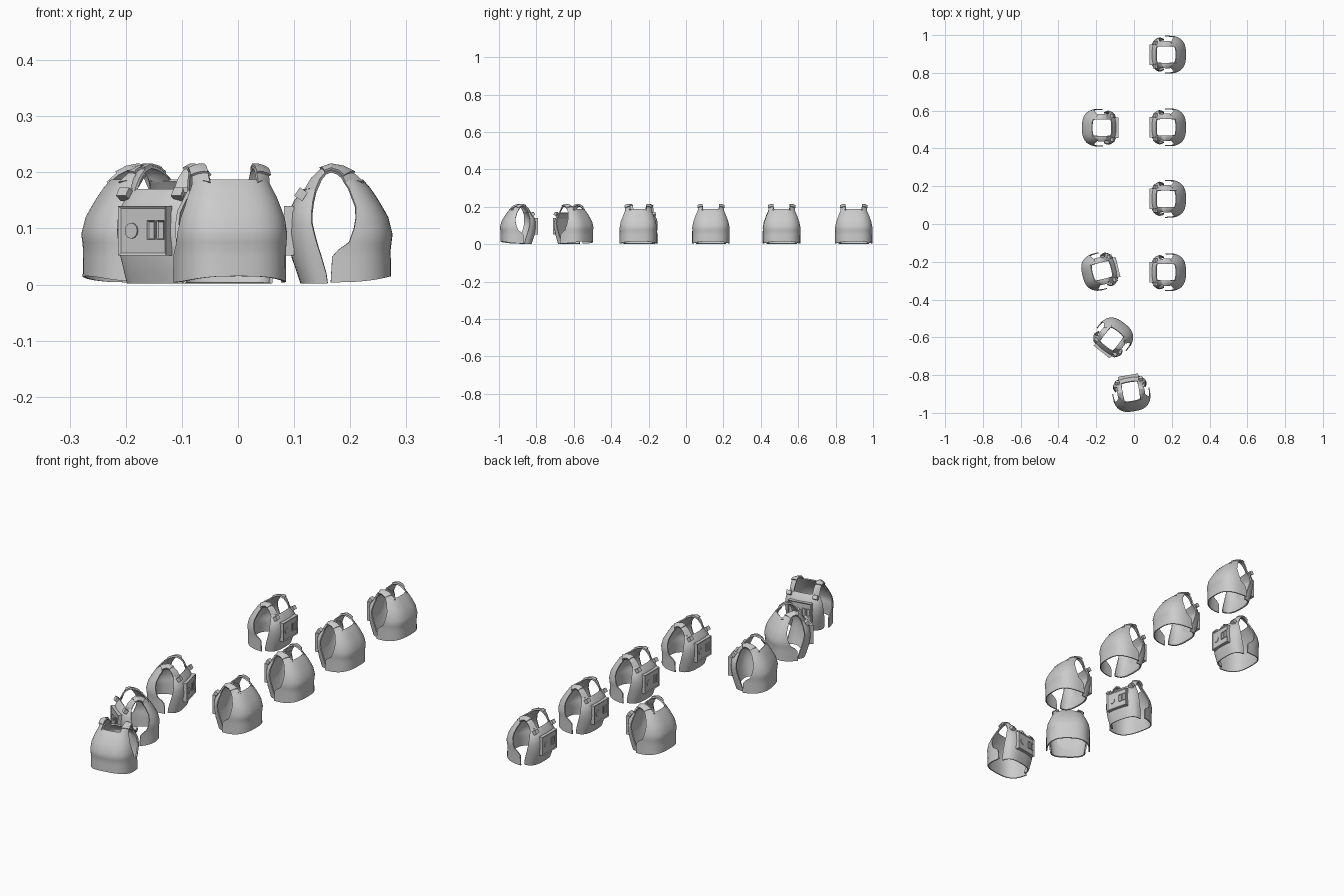
import bpy, bmesh, math
from mathutils import Matrix, Vector

if "Cube" in bpy.data.objects:
    bpy.data.objects.remove(bpy.data.objects["Cube"])

# Local vest frame: +x = wearer's front, y = sideways, z = up
C, N = -0.016, 2.8      # widest station of the cross-section, squareness


def lerp(keys, z):
    for (z0, v0), (z1, v1) in zip(keys, keys[1:]):
        if z <= z1:
            return v0 + (v1 - v0) * max(0, (z - z0) / (z1 - z0))
    return keys[-1][1]


def grid(rows):
    bm = bmesh.new()
    vs = [[bm.verts.new(p) for p in r] for r in rows]
    for a, b in zip(vs, vs[1:]):
        for i in range(len(a) - 1):
            bm.faces.new((a[i], a[i + 1], b[i + 1], b[i]))
    return bm


def finish(name, bm, thickness=0, mirror=False, offset=-1):
    """Turn a bmesh into an object, apply modifiers, keep edges sharp."""
    bm.normal_update()
    centre = Vector((0, 0, .08))
    if thickness and sum(f.normal.dot(f.calc_center_median() - centre) for f in bm.faces) < 0:
        bmesh.ops.reverse_faces(bm, faces=bm.faces[:])
    me = bpy.data.meshes.new(name)
    bm.to_mesh(me)
    bm.free()
    ob = bpy.data.objects.new(name, me)
    bpy.context.collection.objects.link(ob)
    bpy.ops.object.select_all(action='DESELECT')
    ob.select_set(True)
    bpy.context.view_layer.objects.active = ob
    if thickness:
        m = ob.modifiers.new("shell", 'SOLIDIFY')
        m.thickness, m.offset = thickness, offset
        bpy.ops.object.modifier_apply(modifier=m.name)
    if mirror:
        m = ob.modifiers.new("mirror", 'MIRROR')
        m.use_axis = (False, True, False)
        bpy.ops.object.modifier_apply(modifier=m.name)
    bpy.ops.object.shade_smooth_by_angle(angle=math.radians(25))
    return ob


def plate(sign, levels, reach, width, edge, arch=0, cols=20):
    """Wrapped body plate: squarish cross-sections cut off at the armhole edge."""
    rows = []
    for z in levels:
        b = sign * (lerp(reach, z) - C)
        r = max(.0005, sign * (lerp(edge, z) - C) / b)
        tmax = math.acos(r ** (N / 2))
        row = []
        for i in range(cols + 1):
            t = tmax * (2 * i / cols - 1)
            x = C + sign * b * math.cos(t) ** (2 / N)
            y = lerp(width, z) * math.copysign(abs(math.sin(t)) ** (2 / N), t)
            row.append((x, y, z + arch * math.cos(t) ** 2 * max(0, 1 - z / .05)))
        rows.append(row)
    return grid(rows)


def box(bm, x0, x1, y, w, z0, z1, inset=0, sink=0):
    """Box whose rear (-x) face can be framed and recessed."""
    M = Matrix.Translation(((x0 + x1) / 2, y, (z0 + z1) / 2)) @ Matrix.Diagonal((x1 - x0, w, z1 - z0, 1))
    vs = bmesh.ops.create_cube(bm, size=1, matrix=M)['verts']
    bm.normal_update()
    if inset:
        rear = [f for f in {f for v in vs for f in v.link_faces} if f.normal.x < -.9]
        bmesh.ops.inset_region(bm, faces=rear, thickness=inset)
        bmesh.ops.translate(bm, verts=rear[0].verts[:], vec=(sink, 0, 0))


# Chest plate with wrap-around lower sides
parts = [finish("chest_plate", plate(
    1, (.004, .03, .05, .062, .075, .09, .1, .12, .14, .155, .172, .187),
    [(0, .095), (.062, .094), (.09, .0975), (.12, .09), (.15, .073), (.172, .058), (.187, .045)],
    [(0, .1), (.06, .1), (.09, .102), (.12, .098), (.15, .088), (.187, .07)],
    [(0, -.013), (.05, -.01), (.062, .001), (.075, .02), (.11, .033), (.14, .032), (.172, .02), (.187, .01)],
    .012), .005)]

# Back plate tapering in at the waist
parts.append(finish("back_plate", plate(
    -1, (.002, .02, .05, .07, .09, .11, .13, .15, .17),
    [(0, -.066), (.05, -.083), (.09, -.089), (.13, -.087), (.15, -.078), (.17, -.062)],
    [(0, .08), (.05, .088), (.1, .094), (.13, .09), (.17, .072)],
    [(0, -.018), (.02, -.021), (.05, -.03), (.08, -.04), (.11, -.047), (.14, -.047), (.17, -.04)]), .006))

# Shoulder straps: inner (neck) line and outer (armhole) line, as x and z
inner = [(.047, .183), (.03, .198), (.01, .208), (-.012, .212), (-.032, .205), (-.048, .19), (-.061, .168)]
outer = [(.014, .182), (.009, .192), (0, .2), (-.012, .204), (-.023, .2), (-.032, .189), (-.041, .168)]


def strap_rows(first, last, y_in, y_out, k0=0, k1=1):
    rows = []
    for (xi, zi), (xo, zo) in list(zip(inner, outer))[first:last]:
        def at(k):
            # slightly crowned across the width
            return (xi + (xo - xi) * k, y_in + (y_out - y_in) * k,
                    zi + (zo - zi) * k + .012 * k * (1 - k))
        rows.append([at(k0 + (k1 - k0) * i / 4) for i in range(5)])
    return rows


parts.append(finish("shoulder_strap", grid(strap_rows(0, 7, .044, .07)), .005, True))
parts.append(finish("shoulder_pad", grid(strap_rows(1, 5, .042, .072, .05, .95)), .004, True, 1))

# Raised collar strip bridging chest and back on the rear shoulder corners
bm = bmesh.new()
box(bm, -.075, -.058, .062, .022, .152, .17)
bmesh.ops.rotate(bm, verts=bm.verts[:], cent=(-.066, .062, .16), matrix=Matrix.Rotation(.6, 3, 'Y'))
finish_clip = finish("shoulder_clip", bm, mirror=True)
parts.append(finish_clip)

# Rear equipment unit: framed panel, two slots and a plain round dial
bm = bmesh.new()
box(bm, -.096, -.078, 0, .108, .052, .14, .006, .003)
parts.append(finish("back_panel", bm))
bm = bmesh.new()
for y in (-.02, -.041):
    box(bm, -.0965, -.09, y, .016, .08, .114, .003, .003)
parts.append(finish("panel_slots", bm))
bm = bmesh.new()
bmesh.ops.create_cone(bm, cap_ends=True, segments=12, radius1=.014, radius2=.014, depth=.005,
                      matrix=Matrix.Translation((-.0935, .025, .096)) @ Matrix.Rotation(math.pi / 2, 4, 'Y'))
parts.append(finish("panel_dial", bm))

# Place the eight vests: x, y, facing direction in degrees from +x
spots = [(.178, .897, 0), (.178, .512, 0), (.178, .133, 0), (.178, -.255, 0),
         (-.178, .51, 180), (-.178, -.25, 194), (-.112, -.602, 52), (-.015, -.895, -80)]
for n, (x, y, deg) in enumerate(spots):
    M = Matrix.Translation((x, y, 0)) @ Matrix.Rotation(math.radians(deg), 4, 'Z')
    for p in parts:
        ob = p
        if n:
            ob = p.copy()
            bpy.context.collection.objects.link(ob)
        ob.matrix_world = M
